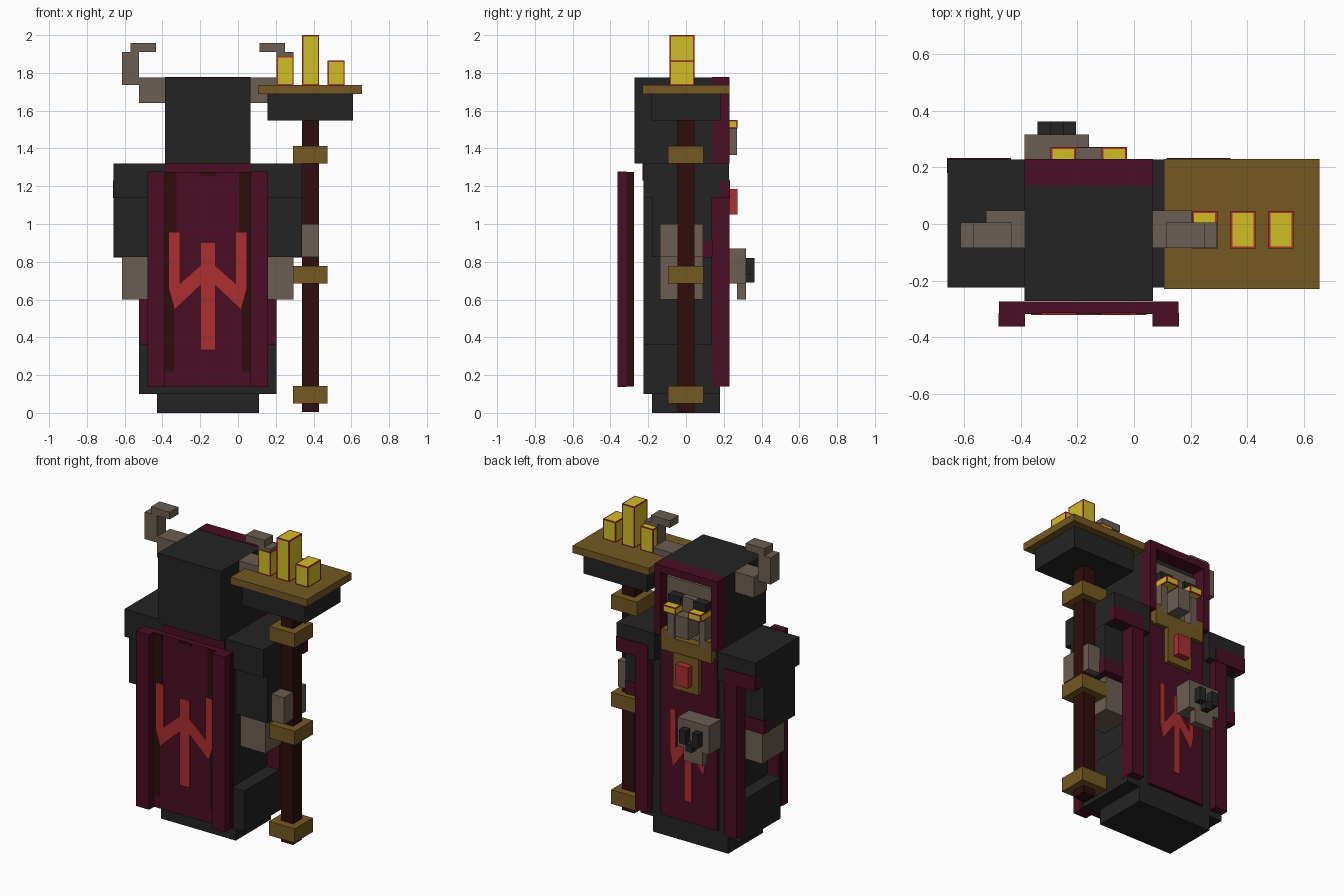
import bpy, bmesh

cube = bpy.data.objects.get("Cube")
if cube:
    bpy.data.objects.remove(cube, do_unlink=True)

CX = -0.16  # symmetry line of the figure


def material(name, r, g, b):
    m = bpy.data.materials.new(name)
    m.use_nodes = True
    col = tuple((c / 255 / 12.92) if c < 11 else ((c / 255 + 0.055) / 1.055) ** 2.4
                for c in (r, g, b)) + (1.0,)
    m.diffuse_color = col
    m.node_tree.nodes["Principled BSDF"].inputs["Base Color"].default_value = col
    return m


BLACK = material("charcoal cloth", 36, 36, 36)
CRIMSON = material("crimson cloth", 74, 13, 35)
DARK = material("dark maroon", 46, 13, 13)
SKIN = material("grey brown", 108, 94, 83)
GOLD = material("old gold", 117, 88, 34)
RED = material("bright red", 172, 46, 48)
YELLOW = material("candle yellow", 208, 190, 36)


def finish(name, bm, mats):
    bmesh.ops.recalc_face_normals(bm, faces=bm.faces)
    me = bpy.data.meshes.new(name)
    bm.to_mesh(me)
    bm.free()
    for m in mats:
        me.materials.append(m)
    ob = bpy.data.objects.new(name, me)
    bpy.context.collection.objects.link(ob)
    return ob


def box(name, x, y, z, mat, rim=None, side=None):
    """Box from ranges; rim = border colour of each face, side = colour of x faces."""
    bm = bmesh.new()
    bmesh.ops.create_cube(bm, size=1)
    for v in bm.verts:
        for i, (a, b) in enumerate((x, y, z)):
            v.co[i] = a if v.co[i] < 0 else b
    mats = [mat]
    if rim:
        inner = list(bm.faces)
        for f in inner:
            f.material_index = 1
        bmesh.ops.inset_individual(bm, faces=inner, thickness=0.011)
        for f in inner:
            f.material_index = 0
        mats.append(rim)
    if side:
        bm.normal_update()
        for f in bm.faces:
            f.material_index = int(abs(f.normal.x) > 0.9)
        mats.append(side)
    return finish(name, bm, mats)


def pair(name, near, far, y, z, mat, **kw):
    """Two mirrored boxes, near..far measured out from the symmetry line."""
    box("left_" + name, (CX + near, CX + far), y, z, mat, **kw)
    box("right_" + name, (CX - far, CX - near), y, z, mat, **kw)


def mid(name, half, y, z, mat, **kw):
    box(name, (CX - half, CX + half), y, z, mat, **kw)


def emblem(name, y, depth, sx, sz, z0):
    """Three pronged rune as a thin plate."""
    half = [(0.037, 0.565), (0.037, 0.445), (0.15, 0.345), (0.15, 0.62), (0.205, 0.62),
            (0.205, 0.325), (0.175, 0.215), (0.037, 0.345), (0.037, 0)]
    pts = half + [(-x, z) for x, z in reversed(half)]
    bm = bmesh.new()
    face = bm.faces.new([bm.verts.new((CX + x * sx, y, z0 + z * sz)) for x, z in pts])
    ext = bmesh.ops.extrude_face_region(bm, geom=[face])
    for v in ext["geom"]:
        if isinstance(v, bmesh.types.BMVert):
            v.co.y += depth
    finish(name, bm, [RED])


# Robe and body
mid("foot_base", 0.27, (-0.18, 0.18), (0, 0.1), BLACK)
mid("skirt", 0.363, (-0.225, 0.18), (0.1, 0.365), BLACK)
mid("torso", 0.273, (-0.225, 0.18), (0.365, 1.32), BLACK)
mid("neck_band", 0.226, (-0.231, -0.2), (1.23, 1.322), CRIMSON)
mid("front_panel", 0.205, (0.17, 0.2), (0.14, 1.25), CRIMSON)
pair("robe_strip", 0.275, 0.365, (0.135, 0.23), (0.14, 1.23), CRIMSON)
emblem("front_emblem", 0.199, 0.007, 0.62, 0.92, 0.28)

# Shoulders, arms and hands
pair("shoulder", 0.227, 0.5, (-0.225, 0.228), (1.14, 1.32), BLACK)
pair("shoulder_trim", 0.275, 0.501, (0.18, 0.233), (1.138, 1.23), CRIMSON)
pair("arm", 0.273, 0.499, (-0.18, 0.137), (0.825, 1.14), BLACK)
pair("cuff", 0.275, 0.5, (0.09, 0.141), (0.822, 0.91), CRIMSON)
pair("hand", 0.272, 0.453, (-0.137, 0.09), (0.6, 0.825), SKIN)

# Cape with raised rims and worn edges
mid("cape", 0.318, (-0.315, -0.274), (0.14, 1.275), CRIMSON, side=DARK)
pair("cape_rim", 0.226, 0.32, (-0.363, -0.315), (0.138, 1.277), CRIMSON)
pair("cape_shadow_stripe", 0.165, 0.227, (-0.319, -0.314), (0.56, 1.272), DARK)
pair("cape_lower_stripe", 0.18, 0.227, (-0.319, -0.314), (0.22, 0.56), DARK)
mid("cape_top_mark", 0.045, (-0.319, -0.314), (1.255, 1.273), DARK)
emblem("cape_emblem", -0.315, -0.007, 1, 1, 0.335)

# Hood and face
mid("hood", 0.227, (-0.273, 0.14), (1.32, 1.775), BLACK)
pair("hood_side_trim", 0.181, 0.227, (0.137, 0.23), (1.32, 1.777), CRIMSON)
mid("hood_top_trim", 0.181, (0.137, 0.23), (1.73, 1.777), CRIMSON)
mid("face", 0.181, (0.13, 0.165), (1.32, 1.685), SKIN)
pair("eye_socket", 0.045, 0.136, (0.16, 0.22), (1.55, 1.6), BLACK)
pair("eye", 0.045, 0.136, (0.16, 0.273), (1.505, 1.55), YELLOW, rim=RED)
mid("nose", 0.045, (0.16, 0.27), (1.365, 1.505), SKIN)
mid("nose_bridge", 0.045, (0.16, 0.2), (1.505, 1.6), SKIN)
pair("tusk", 0.09, 0.136, (0.16, 0.225), (1.32, 1.505), SKIN)

# Horns
pair("horn_base", 0.226, 0.363, (-0.085, 0.047), (1.64, 1.775), SKIN)
pair("horn_rise", 0.363, 0.454, (-0.085, 0.005), (1.735, 1.91), SKIN)
pair("horn_tip", 0.273, 0.409, (-0.085, 0.005), (1.91, 1.957), SKIN)

# Collar, pendant and gem
mid("collar", 0.181, (0.17, 0.225), (1.23, 1.322), GOLD)
pair("collar_point", 0.136, 0.181, (0.17, 0.225), (1.32, 1.365), GOLD)
mid("pendant", 0.091, (0.17, 0.23), (1.0, 1.235), GOLD)
mid("gem", 0.045, (0.2, 0.273), (1.05, 1.185), RED)

# Belt skull
box("skull", (-0.387, -0.16), (0.19, 0.317), (0.685, 0.87), SKIN)
box("skull_jaw", (-0.341, -0.205), (0.27, 0.317), (0.6, 0.685), SKIN)
for i, x in enumerate((-0.341, -0.25)):
    box("skull_eye_%d" % (i + 1), (x, x + 0.045), (0.31, 0.363), (0.73, 0.82), BLACK)
box("skull_nose", (-0.296, -0.25), (0.31, 0.363), (0.69, 0.74), BLACK)

# Staff and gripping fingers
box("staff", (0.34, 0.428), (-0.045, 0.045), (0.005, 1.55), DARK)
for i, z in enumerate((0.05, 0.685, 1.32)):
    box("staff_band_%d" % (i + 1), (0.29, 0.475), (-0.095, 0.092), (z, z + 0.092), GOLD)
box("back_fingers", (0.29, 0.428), (-0.137, -0.045), (0.825, 1.0), SKIN)
box("front_fingers", (0.29, 0.428), (0.045, 0.09), (0.825, 1.0), SKIN)

# Candle tray
box("tray_base", (0.155, 0.61), (-0.182, 0.182), (1.548, 1.69), BLACK)
box("tray", (0.107, 0.657), (-0.23, 0.23), (1.688, 1.735), GOLD)
for i, (x, top) in enumerate(((0.205, 1.89), (0.34, 2.0), (0.475, 1.865))):
    box("candle_%d" % (i + 1), (x, x + 0.09), (-0.087, 0.046), (1.733, top), YELLOW, rim=RED)
